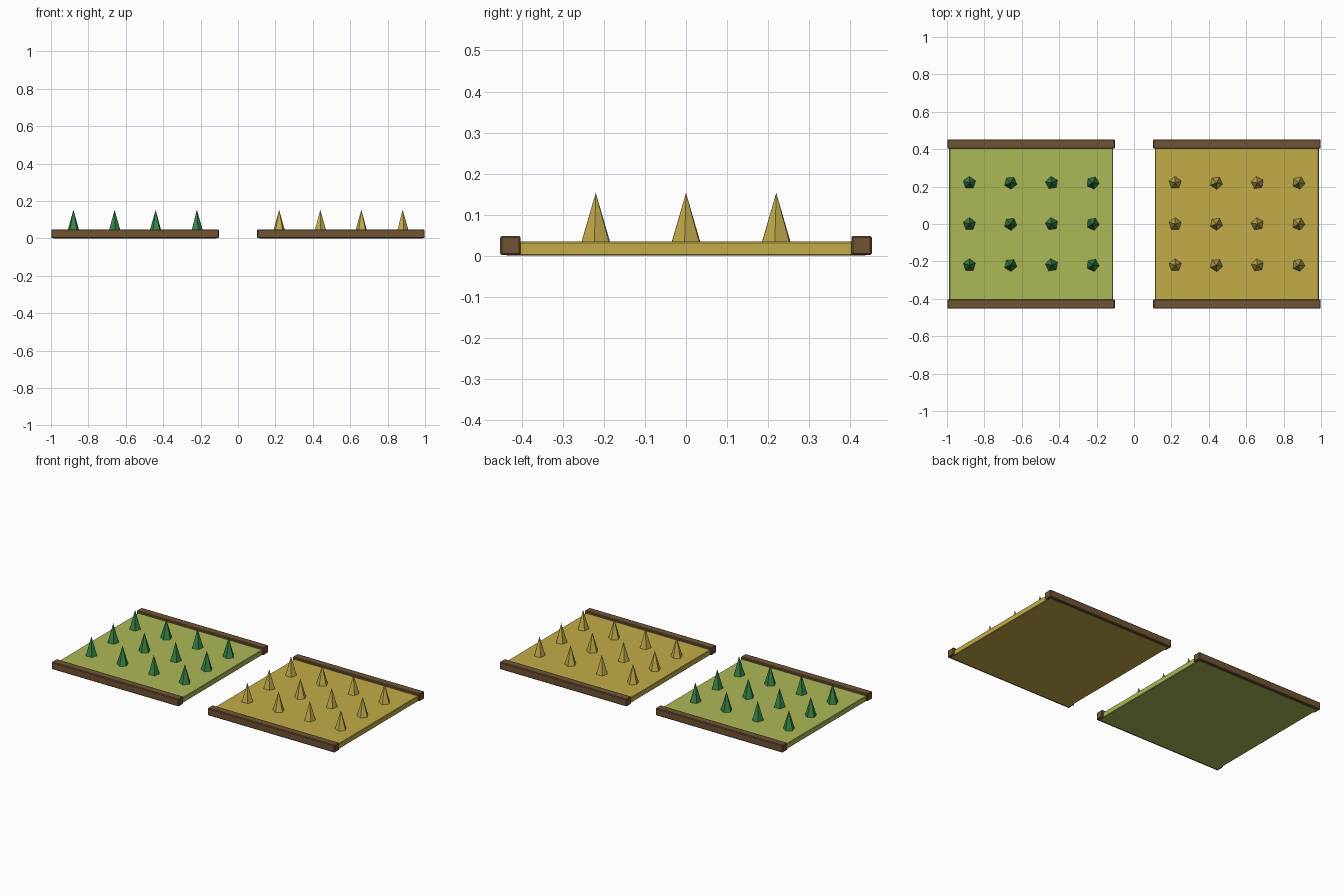
import bpy, math

if "Cube" in bpy.data.objects:
    bpy.data.objects.remove(bpy.data.objects["Cube"])


def material(name, hex_code):
    def lin(c):
        return c / 12.92 if c <= 0.04045 else ((c + 0.055) / 1.055) ** 2.4
    m = bpy.data.materials.new(name)
    rgb = [lin(int(hex_code[i:i + 2], 16) / 255) for i in (0, 2, 4)]
    m.diffuse_color = (*rgb, 1)
    m.use_nodes = True
    m.node_tree.nodes["Principled BSDF"].inputs["Base Color"].default_value = m.diffuse_color
    return m


wood = material("brown wood", "6F5434")
light_green = material("light green field", "ACB857")
straw = material("straw yellow field", "C2AC48")
dark_green = material("green sprout", "37874A")
gold = material("gold sprout", "C6AF4C")


def box(name, x, y, z, mat, bevel):
    """Bevelled box from (min, max) ranges."""
    bpy.ops.mesh.primitive_cube_add(size=1, location=[sum(r) / 2 for r in (x, y, z)])
    o = bpy.context.object
    o.name = name
    o.scale = [r[1] - r[0] for r in (x, y, z)]
    bpy.ops.object.transform_apply(location=False, rotation=False, scale=True)
    b = o.modifiers.new("bevel", "BEVEL")
    b.width = bevel
    b.segments = 1
    o.data.materials.append(mat)


def sprout(name, x, y, turn, mat):
    """Five-sided spike standing on the field."""
    bpy.ops.mesh.primitive_cone_add(vertices=5, radius1=0.035, radius2=0, depth=0.12,
                                    location=(x, y, 0.093), rotation=(0, 0, turn))
    o = bpy.context.object
    o.name = name
    o.data.materials.append(mat)


for side, cx, field, crop in (("left", -0.55, light_green, dark_green),
                              ("right", 0.55, straw, gold)):
    # soil slab, running under the rails
    box(side + "_field", (cx - 0.438, cx + 0.438), (-0.44, 0.44), (0, 0.034), field, 0.003)
    # wooden rails at front and back
    for end, s in (("front", -1), ("back", 1)):
        box(f"{side}_{end}_rail", (cx - 0.448, cx + 0.448),
            (s * 0.428 - 0.025, s * 0.428 + 0.025), (0.001, 0.048), wood, 0.004)
    # 4 x 3 grid of sprouts, each column turned differently
    for i in range(4):
        for j in range(3):
            sprout(f"{side}_sprout_{i}_{j}", cx - 0.33 + 0.22 * i, -0.22 + 0.22 * j,
                   i * 0.7, crop)
